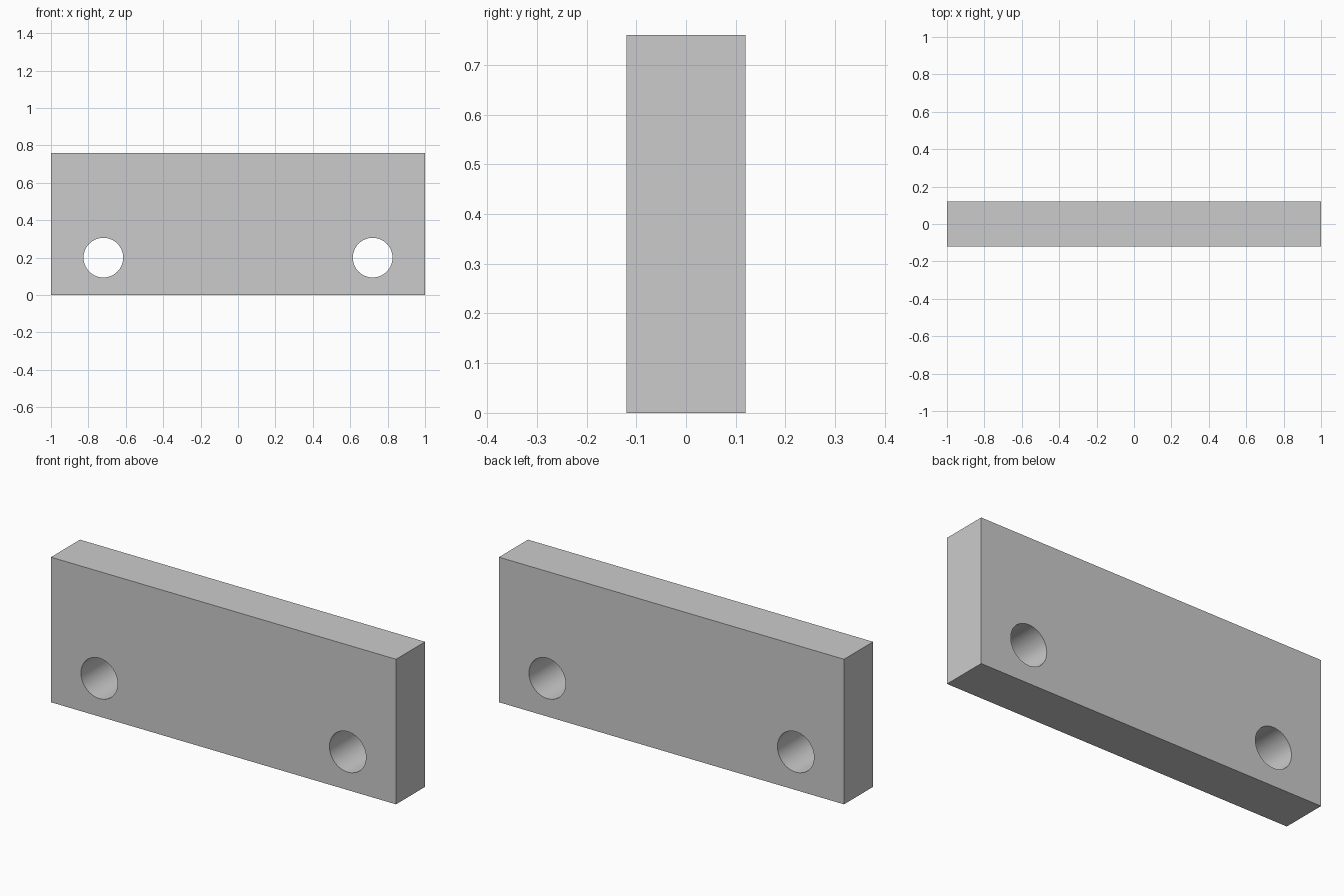
import bpy

if "Cube" in bpy.data.objects:
    bpy.data.objects.remove(bpy.data.objects["Cube"])

LENGTH, DEPTH, HEIGHT = 2.0, 0.24, 0.76
HOLE_X, HOLE_Z, HOLE_RADIUS = 0.72, 0.20, 0.106
QUARTER_TURN = 1.5707963

# Rectangular plate standing on its long edge
bpy.ops.mesh.primitive_cube_add(size=1, location=(0, 0, HEIGHT / 2))
plate = bpy.context.object
plate.name = "drilled_plate"
plate.scale = (LENGTH, DEPTH, HEIGHT)
bpy.ops.object.transform_apply(location=True, rotation=True, scale=True)


def drill_hole(x):
    """Cut a round through-hole from front to back."""
    bpy.ops.mesh.primitive_cylinder_add(
        vertices=64, radius=HOLE_RADIUS, depth=DEPTH * 2,
        location=(x, 0, HOLE_Z), rotation=(QUARTER_TURN, 0, 0))
    cutter = bpy.context.object
    cutter.name = "hole_cutter"
    cutter.hide_render = True
    cut = plate.modifiers.new("hole", 'BOOLEAN')
    cut.operation = 'DIFFERENCE'
    cut.solver = 'EXACT'
    cut.object = cutter
    bpy.context.view_layer.objects.active = plate
    bpy.ops.object.modifier_apply(modifier=cut.name)
    bpy.data.objects.remove(cutter)


# Pair of mounting holes near the lower corners
for side in (-1, 1):
    drill_hole(side * HOLE_X)

# Smooth hole walls, crisp plate edges
bpy.ops.object.select_all(action='DESELECT')
plate.select_set(True)
bpy.context.view_layer.objects.active = plate
bpy.ops.object.shade_smooth_by_angle()
